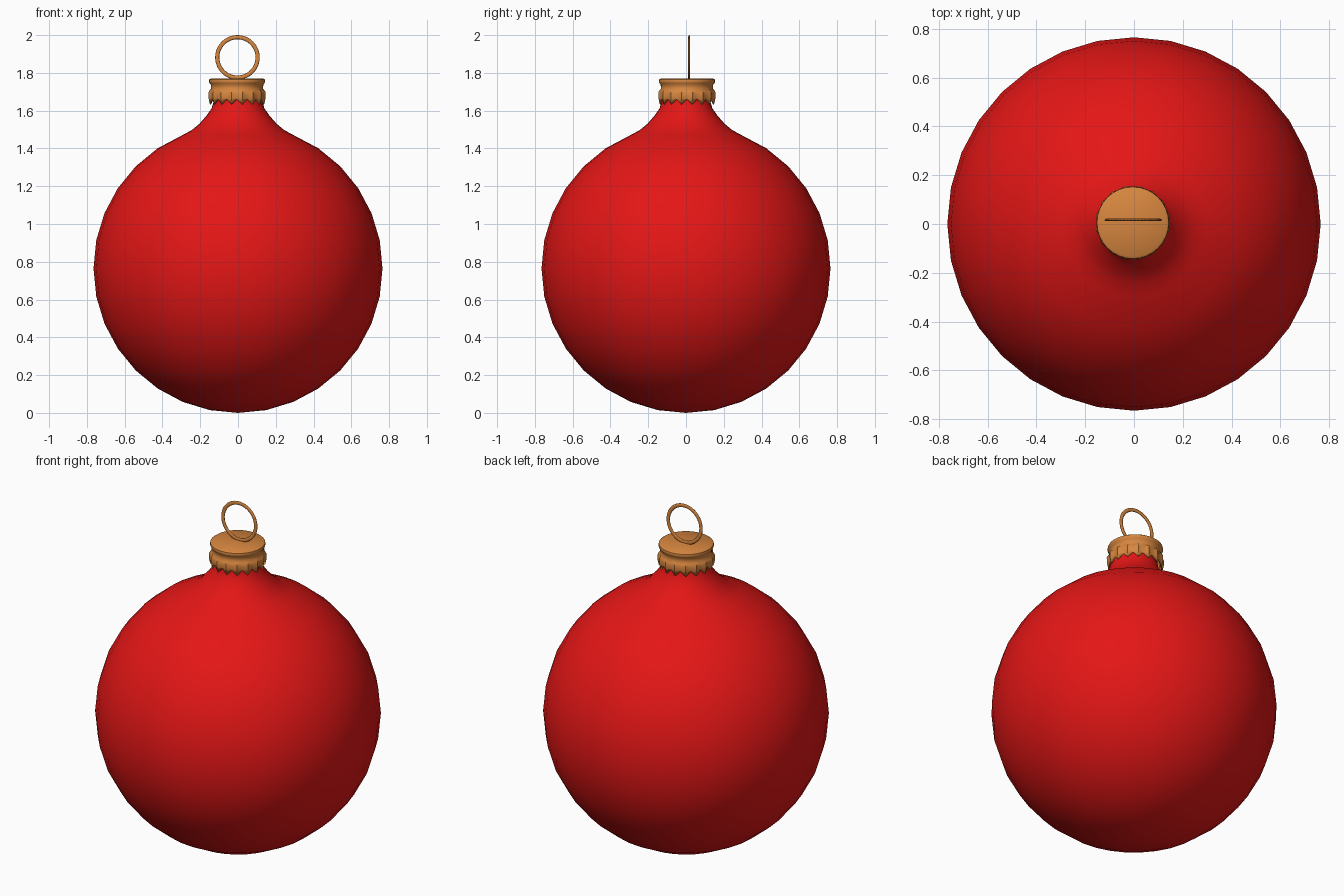
import bpy, bmesh
from math import sin, cos, pi, radians

if "Cube" in bpy.data.objects:
    bpy.data.objects.remove(bpy.data.objects["Cube"])

SEG = 32


def material(name, color):
    m = bpy.data.materials.new(name)
    m.diffuse_color = (*color, 1)
    m.use_nodes = True
    m.node_tree.nodes["Principled BSDF"].inputs["Base Color"].default_value = m.diffuse_color
    return m


def lathe(name, rings, mat, center=(0, 0), smooth=50):
    """Skin rings of (radius_even, z_even, radius_odd, z_odd); radius 0 makes a pole."""
    bm = bmesh.new()
    rows = []
    for r0, z0, r1, z1 in rings:
        if r0 == 0:
            rows.append([bm.verts.new((*center, z0))] * SEG)
            continue
        row = []
        for i in range(SEG):
            a = 2 * pi * i / SEG
            r, z = (r1, z1) if i % 2 else (r0, z0)
            row.append(bm.verts.new((center[0] + r * cos(a), center[1] + r * sin(a), z)))
        rows.append(row)
    for lo, hi in zip(rows, rows[1:]):
        for i in range(SEG):
            j = (i + 1) % SEG
            quad = [lo[i], lo[j], hi[j], hi[i]]
            bm.faces.new(list(dict.fromkeys(quad)))
    bmesh.ops.recalc_face_normals(bm, faces=bm.faces)
    me = bpy.data.meshes.new(name)
    bm.to_mesh(me)
    bm.free()
    me.materials.append(mat)
    ob = bpy.data.objects.new(name, me)
    bpy.context.collection.objects.link(ob)
    finish(ob, smooth)
    return ob


def finish(ob, angle):
    bpy.ops.object.select_all(action='DESELECT')
    ob.select_set(True)
    bpy.context.view_layer.objects.active = ob
    bpy.ops.object.shade_smooth_by_angle(angle=radians(angle))


red = material("red_glass", (0.78, 0.008, 0.008))
gold = material("gold_metal", (0.68, 0.24, 0.05))

# Glass ball: sphere rings that flow into a flared neck
R = 0.765
profile = [(R * sin(pi * k / 16), R - R * cos(pi * k / 16)) for k in range(14)]
profile[0] = (0, 0)
profile += [(0.295, 1.47), (0.245, 1.497), (0.205, 1.53), (0.168, 1.572),
            (0.14, 1.612), (0.128, 1.65), (0.124, 1.72)]
lathe("ball", [(r, z, r, z) for r, z in profile], red)

# Metal cap: flat lid, rolled lip, pinched waist and a crimped skirt with pointed teeth
C = (-0.005, 0.005)
cap = [
    (0, 1.771, 0, 1.771),
    (0.138, 1.771, 0.138, 1.771),
    (0.147, 1.765, 0.147, 1.765),
    (0.149, 1.755, 0.149, 1.755),
    (0.146, 1.746, 0.146, 1.746),
    (0.139, 1.738, 0.139, 1.738),
    (0.138, 1.715, 0.138, 1.715),
    (0.142, 1.700, 0.147, 1.710),
    (0.146, 1.688, 0.154, 1.697),
    (0.143, 1.665, 0.153, 1.662),
    (0.140, 1.660, 0.146, 1.632),
]
cap_ob = lathe("cap", cap, gold, C, 40)
sol = cap_ob.modifiers.new("thickness", 'SOLIDIFY')
sol.thickness = 0.006
sol.offset = -1

# Hanging ring: thin torus, flattened front to back
bpy.ops.mesh.primitive_torus_add(major_radius=0.107, minor_radius=0.011,
                                 major_segments=48, minor_segments=10,
                                 location=(-0.003, 0.017, 1.882),
                                 rotation=(pi / 2, 0, 0))
ring = bpy.context.object
ring.name = "ring"
ring.scale.z = 0.5
ring.data.materials.append(gold)
finish(ring, 60)
